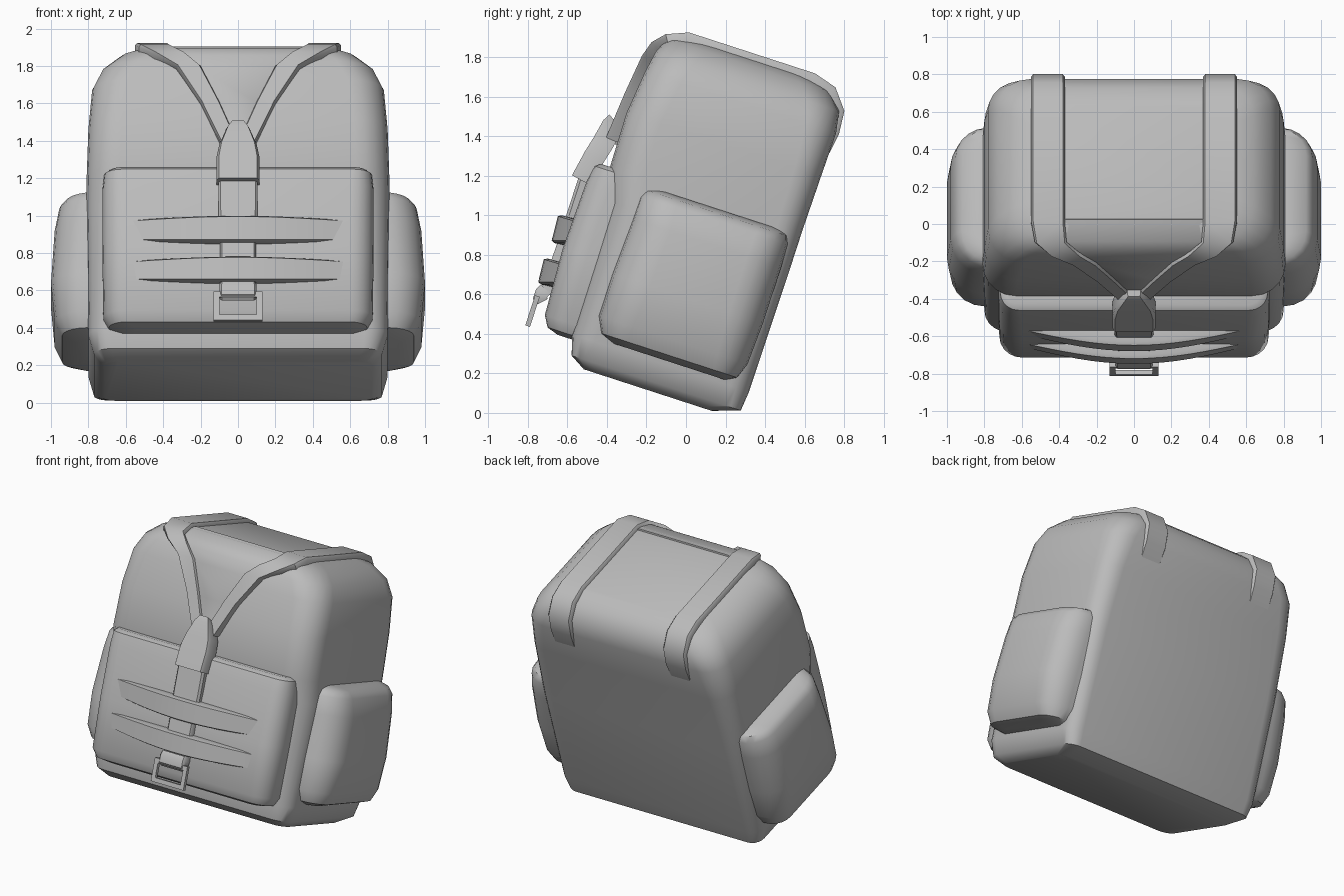
import bpy, bmesh, math
from mathutils import Vector, Matrix

if "Cube" in bpy.data.objects:
    bpy.data.objects.remove(bpy.data.objects["Cube"])

grey = bpy.data.materials.new("canvas_grey")
grey.use_nodes = True
grey.diffuse_color = (0.5, 0.5, 0.5, 1)
grey.node_tree.nodes["Principled BSDF"].inputs["Base Color"].default_value = (0.5, 0.5, 0.5, 1)

# The whole bag leans back; parts are built upright in (x, depth, height)
LEAN = Matrix.Rotation(math.radians(-18), 4, 'X')
CORE = Vector((0, -0.2, 1.0))


def loft(name, rings, angle=40, cap=True):
    """Skin a list of closed rings that share a point count."""
    bm = bmesh.new()
    rows = [[bm.verts.new(p) for p in ring] for ring in rings]
    n = len(rows[0])
    for a, b in zip(rows, rows[1:]):
        for i in range(n):
            j = (i + 1) % n
            bm.faces.new((a[i], a[j], b[j], b[i]))
    if cap:
        bm.faces.new(rows[0])
        bm.faces.new(rows[-1])
    else:
        for i in range(n):
            j = (i + 1) % n
            bm.faces.new((rows[-1][i], rows[-1][j], rows[0][j], rows[0][i]))
    bmesh.ops.recalc_face_normals(bm, faces=bm.faces)
    bm.transform(LEAN)
    mesh = bpy.data.meshes.new(name)
    bm.to_mesh(mesh)
    bm.free()
    mesh.materials.append(grey)
    ob = bpy.data.objects.new(name, mesh)
    bpy.context.collection.objects.link(ob)
    bpy.ops.object.select_all(action='DESELECT')
    ob.select_set(True)
    bpy.context.view_layer.objects.active = ob
    bpy.ops.object.shade_smooth_by_angle(angle=math.radians(angle))
    return ob


def section(height, half, front, back, rf, rb):
    """Rounded rectangle with separate front and back corner radii."""
    pts = []
    corners = ((1, back, rb, 0), (-1, back, rb, 90), (-1, front, rf, 180), (1, front, rf, 270))
    for side, depth, r, start in corners:
        cx = side * (half - r)
        cy = depth - r if depth == back else depth + r
        for k in range(6):
            a = math.radians(start + 18 * k)
            pts.append((cx + r * math.cos(a), cy + r * math.sin(a), height))
    return pts


def strip(name, pairs, thick, angle=40):
    """Strap through pairs of edge points, thickened towards the bag."""
    pairs = [(Vector(a), Vector(b)) for a, b in pairs]
    mids = [(a + b) / 2 for a, b in pairs]
    rings = []
    for i, (a, b) in enumerate(pairs):
        along = mids[min(i + 1, len(mids) - 1)] - mids[max(i - 1, 0)]
        inward = along.cross(b - a).normalized()
        if inward.dot(CORE - mids[i]) < 0:
            inward.negate()
        e = (b - a) * 0.06
        d = inward * thick
        rings.append([a + d, a + d * 0.2, a + e, b - e, b + d * 0.2, b + d])
    return loft(name, rings, angle)


# Main bag
body = [(.05, .72, -.56, .12, .08, .06), (.097, .77, -.64, .26, .1, .08),
        (.2, .8, -.67, .27, .12, .1), (.9, .81, -.69, .275, .16, .12),
        (1.06, .81, -.75, .275, .18, .13), (1.35, .8, -.755, .28, .18, .14),
        (1.58, .78, -.73, .285, .19, .16), (1.69, .73, -.71, .265, .2, .17),
        (1.77, .64, -.675, .19, .2, .16), (1.81, .52, -.59, .09, .16, .14)]
loft("main_bag", [section(*r) for r in body])

# Side pockets: one wide form passing through the bag
side = [(.22, .86, -.46, .14, .1, .1), (.25, .94, -.53, .19, .14, .12),
        (.33, .98, -.57, .22, .18, .16), (.55, 1.0, -.57, .23, .2, .18),
        (.85, .98, -.56, .23, .2, .18), (.97, .955, -.56, .225, .19, .17),
        (1.01, .92, -.54, .21, .17, .15), (1.03, .82, -.5, .18, .1, .1)]
loft("side_pockets", [section(*r) for r in side])

# Front pocket
pocket = [(.175, .62, -.74, -.5, .08, .03), (.195, .69, -.8, -.5, .1, .03),
          (.25, .72, -.832, -.5, .12, .03), (.6, .725, -.85, -.5, .13, .03),
          (.96, .725, -.84, -.5, .12, .03), (1.045, .715, -.825, -.5, .1, .03),
          (1.065, .69, -.8, -.5, .08, .03)]
loft("front_pocket", [section(*r) for r in pocket])

# Shoulder straps running over the top and meeting in a V at the front
path = [(.38, .55, .275, 1.42), (.37, .55, .3, 1.58), (.37, .55, .29, 1.7),
        (.37, .55, .21, 1.8), (.37, .55, .09, 1.835), (.37, .55, -.58, 1.835),
        (.36, .53, -.69, 1.79), (.28, .45, -.745, 1.73), (.2, .33, -.77, 1.65),
        (.1, .2, -.795, 1.44), (0, .09, -.815, 1.2)]
for label, s in (("left", 1), ("right", -1)):
    strip(label + "_strap", [((s * a, u, v), (s * b, u, v)) for a, b, u, v in path], .07)

# Flap panel filling the V between the straps
strip("flap_panel", [((-a - .03, u + .015, v - .015), (a + .03, u + .015, v - .015))
                     for a, b, u, v in path[5:]], .06)

# Pointed tab with webbing below it
tab = [(.035, -.835, 1.315), (.06, -.855, 1.28), (.1, -.875, 1.18), (.115, -.895, 1.1), (.115, -.92, .965)]
strip("strap_tab", [((-w, u, v), (w, u, v)) for w, u, v in tab], .11)
web = [(.105, -.885, 1.0), (.105, -.885, .8), (.097, -.885, .6), (.095, -.89, .36)]
strip("webbing", [((-w, u, v), (w, u, v)) for w, u, v in web], .07)
fold = [(.097, -.9, .39), (.1, -.915, .36), (.1, -.915, .31), (.097, -.89, .285)]
strip("webbing_fold", [((-w, u, v), (w, u, v)) for w, u, v in fold], .07)

# Two bowed bands across the pocket
for name, low, high in (("upper_band", .61, .755), ("lower_band", .39, .525)):
    pairs = []
    for i in range(17):
        x = -.59 + 1.18 * i / 16
        bow = math.cos(math.pi * x / 1.18)
        u = -.84 - .085 * bow
        pairs.append(((x, u + .01, low + .03 * (1 - bow)), (x, u, high)))
    strip(name, pairs, .09)

# Square buckle ring
ring = []
for sx, sv in ((-1, -1), (1, -1), (1, 1), (-1, 1)):
    ring.append([(sx * w, d, .25 + sv * h) for w, h, d in
                 ((.13, .08, -.91), (.13, .08, -.885), (.1, .05, -.885), (.1, .05, -.91))])
loft("buckle_ring", ring, 30, cap=False)
